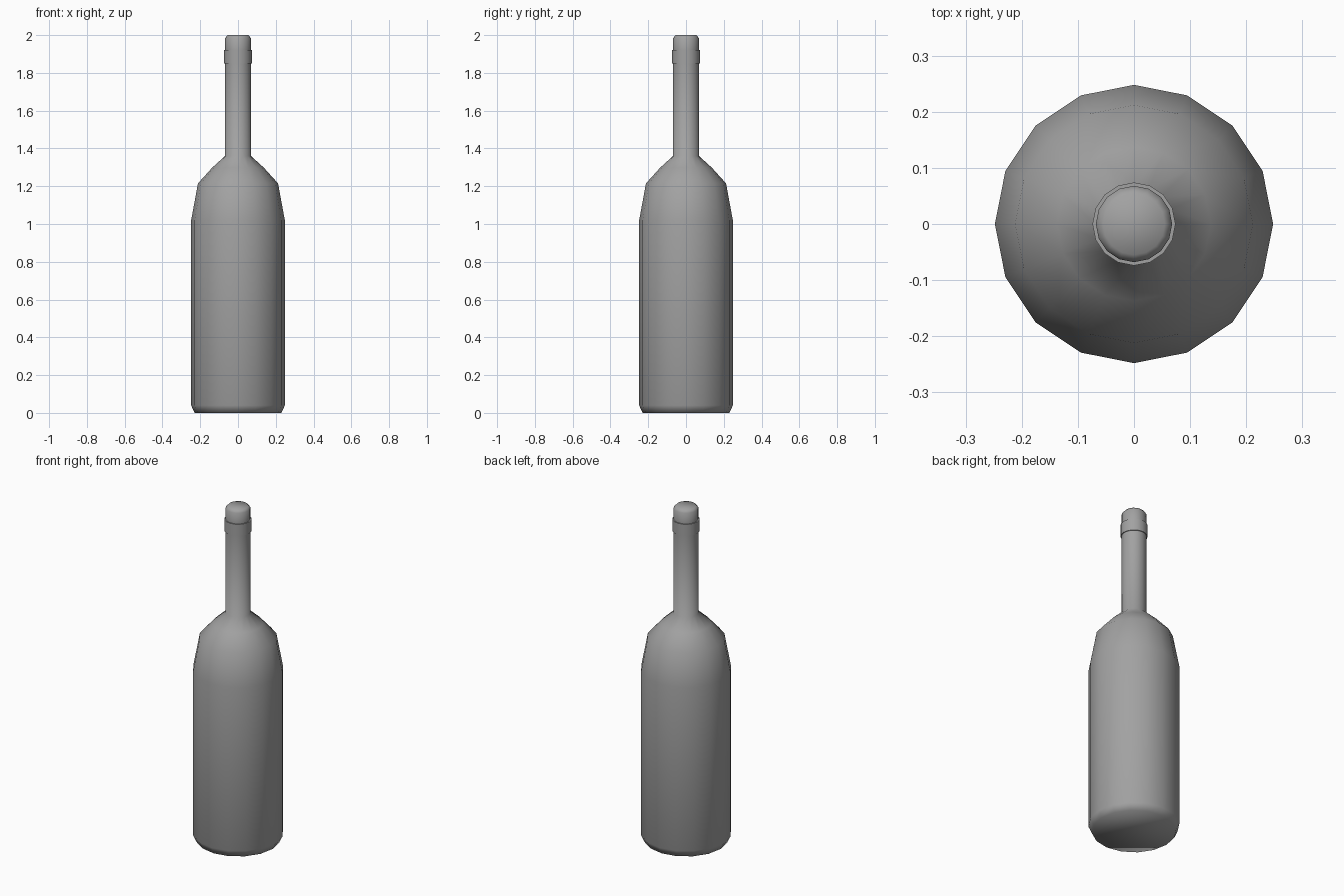
import bpy
import bmesh
from math import cos, sin, tau, radians

cube = bpy.data.objects.get("Cube")
if cube:
    bpy.data.objects.remove(cube, do_unlink=True)

SIDES = 16

grey = bpy.data.materials.new("bottle grey")
colour = (0.36, 0.36, 0.36, 1)
grey.use_nodes = True
grey.diffuse_color = colour
grey.node_tree.nodes["Principled BSDF"].inputs["Base Color"].default_value = colour


def lathe(name, profile):
    """Turn a bottom-to-top (radius, height) profile into a capped solid."""
    bm = bmesh.new()
    rings = []
    for r, z in profile:
        angles = [tau * i / SIDES for i in range(SIDES)]
        rings.append([bm.verts.new((r * cos(a), r * sin(a), z)) for a in angles])
    for low, high in zip(rings, rings[1:]):
        for i in range(SIDES):
            j = (i + 1) % SIDES
            bm.faces.new((low[i], low[j], high[j], high[i]))
    bm.faces.new(rings[0][::-1])
    bm.faces.new(rings[-1])
    mesh = bpy.data.meshes.new(name)
    bm.to_mesh(mesh)
    bm.free()
    mesh.materials.append(grey)
    obj = bpy.data.objects.new(name, mesh)
    bpy.context.collection.objects.link(obj)
    bpy.ops.object.select_all(action='DESELECT')
    obj.select_set(True)
    bpy.context.view_layer.objects.active = obj
    bpy.ops.object.shade_smooth_by_angle(angle=radians(75))
    return obj


# Body, shoulder, neck with raised collar, and bevelled mouth
lathe("bottle", [
    (0.23, 0), (0.248, 0.04),
    (0.248, 1.02), (0.212, 1.215), (0.137, 1.298), (0.069, 1.36),
    (0.069, 1.85), (0.074, 1.85), (0.074, 1.92), (0.068, 1.92),
    (0.068, 1.985), (0.055, 2.0),
])
